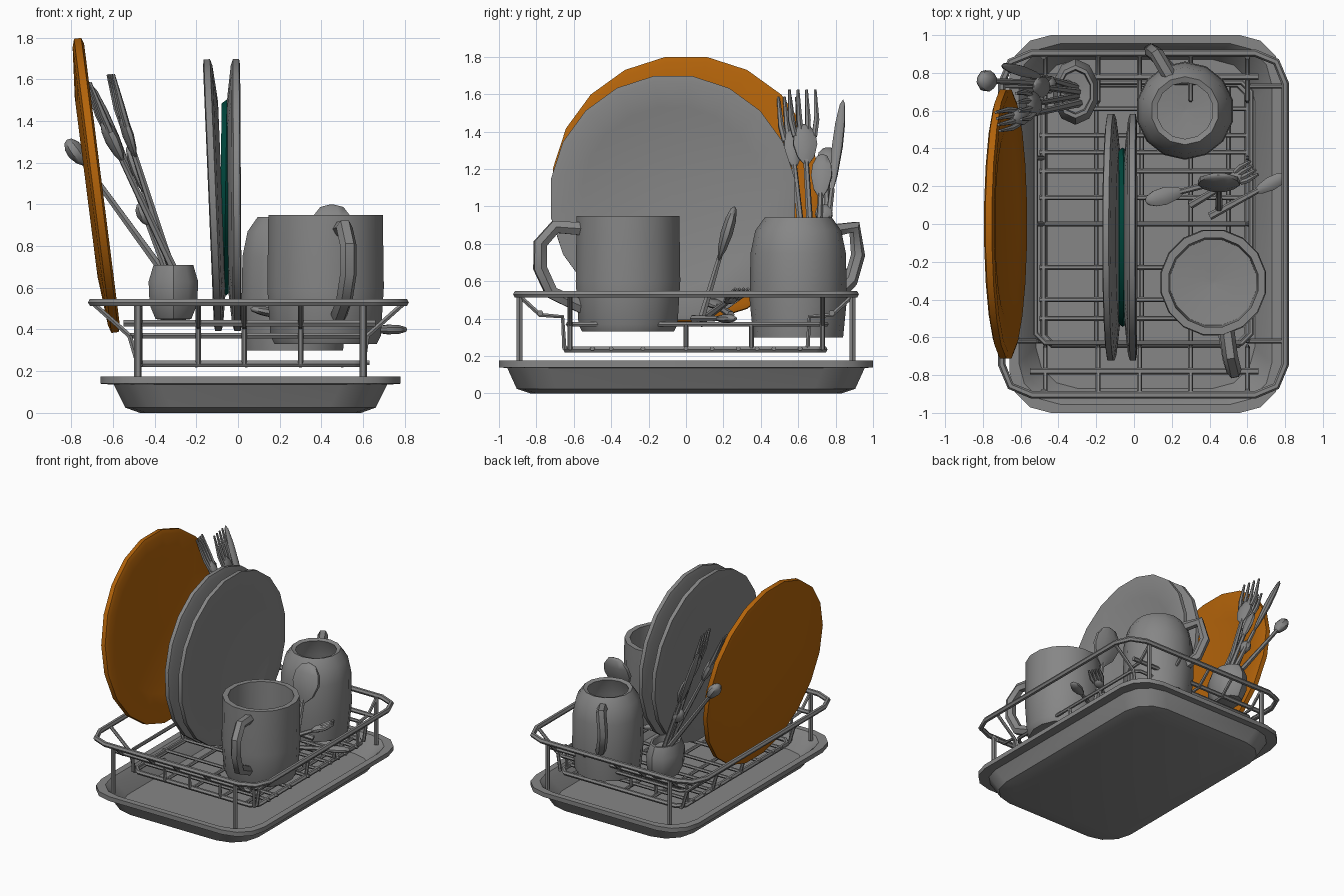
import bpy, bmesh, math
from mathutils import Vector, Matrix

cube = bpy.data.objects.get("Cube")
if cube:
    bpy.data.objects.remove(cube, do_unlink=True)

made = []


def material(name, rgb):
    m = bpy.data.materials.new(name)
    m.use_nodes = True
    m.diffuse_color = (*rgb, 1)
    m.node_tree.nodes["Principled BSDF"].inputs["Base Color"].default_value = (*rgb, 1)
    return m


GREY = material("grey", (0.24, 0.24, 0.24))
ORANGE = material("orange", (0.45, 0.125, 0.003))
GREEN = material("dark green", (0.0, 0.065, 0.048))


def add(name, mesh, mat):
    mesh.materials.clear()
    mesh.materials.append(mat)
    ob = bpy.data.objects.new(name, mesh)
    bpy.context.collection.objects.link(ob)
    made.append(ob)
    return ob


def loft(name, rings, mat, matrix=None):
    """Skin a stack of equal-length rings and close both ends."""
    bm = bmesh.new()
    loops = [[bm.verts.new(p) for p in ring] for ring in rings]
    n = len(loops[0])
    for a, b in zip(loops, loops[1:]):
        for i in range(n):
            j = (i + 1) % n
            bm.faces.new((a[i], a[j], b[j], b[i]))
    bm.faces.new(loops[0])
    bm.faces.new(loops[-1])
    bmesh.ops.recalc_face_normals(bm, faces=bm.faces)
    mesh = bpy.data.meshes.new(name)
    bm.to_mesh(mesh)
    bm.free()
    if matrix:
        mesh.transform(matrix)
    return add(name, mesh, mat)


def lathe(name, profile, mat, matrix, n=20):
    rings = [[(r * math.cos((i + .5) * math.tau / n), r * math.sin((i + .5) * math.tau / n), h)
              for i in range(n)] for r, h in profile]
    return loft(name, rings, mat, matrix)


def round_rect(cx, cy, hx, hy, r, z, steps=3):
    pts = []
    for k, (sx, sy) in enumerate(((1, 1), (-1, 1), (-1, -1), (1, -1))):
        for s in range(steps + 1):
            a = (k + s / steps) * math.pi / 2
            pts.append((cx + sx * (hx - r) + r * math.cos(a),
                        cy + sy * (hy - r) + r * math.sin(a), z))
    return pts


def wires(name, paths, radius, closed=False, matrix=None, taper=1.0):
    """Tubes along point lists, joined in one mesh."""
    cu = bpy.data.curves.new(name, 'CURVE')
    cu.dimensions = '3D'
    cu.bevel_depth = radius
    cu.bevel_resolution = 1
    cu.use_fill_caps = True
    for path in paths:
        sp = cu.splines.new('POLY')
        sp.points.add(len(path) - 1)
        for p, co in zip(sp.points, path):
            p.co = (*co, 1)
        sp.points[-1].radius = taper
        sp.use_cyclic_u = closed
    tmp = bpy.data.objects.new(name + "_path", cu)
    mesh = bpy.data.meshes.new_from_object(tmp)
    bpy.data.objects.remove(tmp)
    if matrix:
        mesh.transform(matrix)
    return add(name, mesh, GREY)


def aim(pos, axis):
    q = Vector(axis).to_track_quat('Z', 'Y')
    return Matrix.Translation(pos) @ q.to_matrix().to_4x4()


# Drip tray
tray = [(.53, .83, 0), (.60, .905, .025), (.655, .955, .135), (.72, 1, .14), (.72, 1, .175),
        (.67, .955, .175), (.64, .93, .14), (.58, .87, .035)]
loft("drip_tray", [round_rect(.06, 0, hx, hy, .22, z) for hx, hy, z in tray], GREY)

# Rack rim and lower frames
wires("rack_rim", [round_rect(.05, 0, .75, .905, .16, .53, 2)], .02, True)
wires("rack_middle_frame", [round_rect(.05, .06, .57, .69, .05, .37, 1)], .014, True)
wires("rack_base_frame", [round_rect(.06, .05, .54, .69, .05, .235, 1)], .018, True)
wires("rack_end_bars", [[(-.55, s * .78, .43), (.66, s * .78, .43)] for s in (-1, 1)], .017)

# Rack floor grid
cross = [[(-.5, y, .24), (.63, y, .24)] for y in (-.5, -.4, -.23, 0, .14, .28, .38, .47, .61)]
along = [[(x, -.64, .23), (x, .74, .23)] for x in (-.47, -.2, .04, .3, .5)]
wires("rack_floor_wires", cross + along, .013)

# Stepped wires at both ends, short posts along both sides
steps = []
for s in (-1, 1):
    for x in (-.47, -.19, .03, .3, .6):
        steps.append([(x, s * .9, .53), (x, s * .78, .42), (x, s * .66, .41), (x, s * .65, .235)])
    for y in (-.62, 0, .35, .73):
        steps.append([(.05 + s * .57, y, .37), (.06 + s * .54, y, .235)])
    for y in (-.62, .73):
        steps.append([(.05 + s * .75, y, .53), (.05 + s * .57, y, .37)])
wires("rack_side_wires", steps, .013)
wires("rack_legs", [[(x, y, .53), (x, y, .15)] for x in (-.48, .6) for y in (-.89, .89)], .018)

# Plates: concave side along the axis
plate = [(.01, .005), (.43, .005), (.49, .02), (.63, .03), (.66, .025), (.66, -.005),
         (.63, -.015), (.5, -.03), (.45, -.035), (.01, -.035)]
lathe("grey_plate_left", plate, GREY, aim((-.112, -.07, 1.045), (-1, 0, -.042)))
lathe("grey_plate_right", plate, GREY, aim((-.016, -.07, 1.045), (1, 0, .006)))
lathe("green_plate", [(.1, -.025), (.46, -.025), (.48, 0), (.46, .025), (.1, .025)], GREEN,
      aim((-.06, -.07, 1.03), (1, 0, -.015)))
big = [(.01, 0), (.42, 0), (.5, .015), (.69, .035), (.72, .025), (.72, -.01),
       (.68, -.022), (.52, -.035), (.44, -.042), (.01, -.042)]
lathe("orange_plate", big, ORANGE, aim((-.687, 0, 1.09), (.992, 0, .126)))

# Front mug
lathe("front_mug", [(.01, .33), (.25, .33), (.27, .37), (.285, .6), (.28, .95), (.24, .95),
                    (.23, .4), (.01, .38)], GREY, Matrix.Translation((.42, -.31, 0)), 16)
wires("front_mug_handle", [[(.49, -.55, .88), (.51, -.7, .89), (.53, -.78, .8), (.53, -.78, .67),
                            (.51, -.72, .54), (.48, -.55, .46)]], .04)

# Back mug
lathe("back_mug", [(.01, .3), (.24, .3), (.26, .5), (.255, .75), (.23, .87), (.18, .94),
                   (.15, .93), (.2, .8), (.2, .36), (.01, .34)], GREY,
      Matrix.Translation((.27, .6, 0)), 14)
wires("back_mug_handle", [[(.19, .78, .87), (.12, .9, .89), (.09, .92, .74), (.13, .88, .6),
                           (.2, .8, .52)]], .038)

# Cutlery pot
lathe("cutlery_pot", [(.01, .44), (.09, .45), (.12, .52), (.125, .63), (.1, .71), (.085, .71),
                      (.08, .66), (.01, .65)], GREY,
      Matrix.Translation((-.31, .7, 0)) @ Matrix.Diagonal((1, 1.4, 1, 1)), 10)


def utensil(name, start, end, kind, width=.05, head=.25, thick=.025):
    """Handle from start towards end, with a flattened head of the given kind."""
    start, end = Vector(start), Vector(end)
    size = (end - start).length
    m = aim(start, end - start)
    neck = size - head
    wires(name + "_handle", [[(0, 0, 0), (0, 0, neck + .03)]], .021, matrix=m, taper=.7)
    shape = [(.15, 0), (.7, .2), (1, .5), (.9, .75), (.5, .95), (.05, 1)]
    length = head
    if kind == "fork":
        length = head * .55
        wires(name + "_prongs", [[(width * t * .75, 0, neck + length * .7),
                                  (width * t, 0, neck + length * 1.1), (width * t, .01, size)]
                                 for t in (-1, -.33, .33, 1)], .016, matrix=m, taper=.5)
    flat = Matrix.Translation((0, 0, neck)) @ Matrix.Diagonal((width, thick, length, 1))
    lathe(name + "_head", shape, GREY, m @ flat, 8)


# Cutlery in the pot
utensil("fork_tall", (-.29, .68, .6), (-.62, .62, 1.62), "fork", .07, .42)
utensil("fork_leaning", (-.29, .64, .65), (-.73, .54, 1.58), "fork", .05, .42, .035)
utensil("knife", (-.29, .72, .6), (-.7, .84, 1.57), "knife", .03, .55)
utensil("spoon_leaning", (-.34, .74, .65), (-.82, .76, 1.31), "spoon", .06, .15, .045)
utensil("spoon_middle", (-.3, .7, .65), (-.53, .73, 1.28), "spoon", .06, .25)
utensil("spoon_short", (-.31, .72, .6), (-.47, .74, 1.01), "spoon", .05, .12, .04)

# Loose cutlery on the rack
utensil("spoon_upright", (.45, .07, .36), (.45, .26, 1.0), "spoon", .12, .3, .035)
utensil("spoon_lying", (.4, .04, .4), (.81, .26, .4), "spoon", .04, .2)
utensil("spoon_low", (.5, .24, .42), (.06, .12, .5), "spoon", .05, .22)
utensil("fork_lying", (.3, .1, .4), (.64, .3, .55), "fork", .04, .18)

# Smooth shading with sharp edges kept
bpy.ops.object.select_all(action='DESELECT')
for ob in made:
    ob.select_set(True)
bpy.context.view_layer.objects.active = made[0]
bpy.ops.object.shade_smooth_by_angle(angle=math.radians(40))
